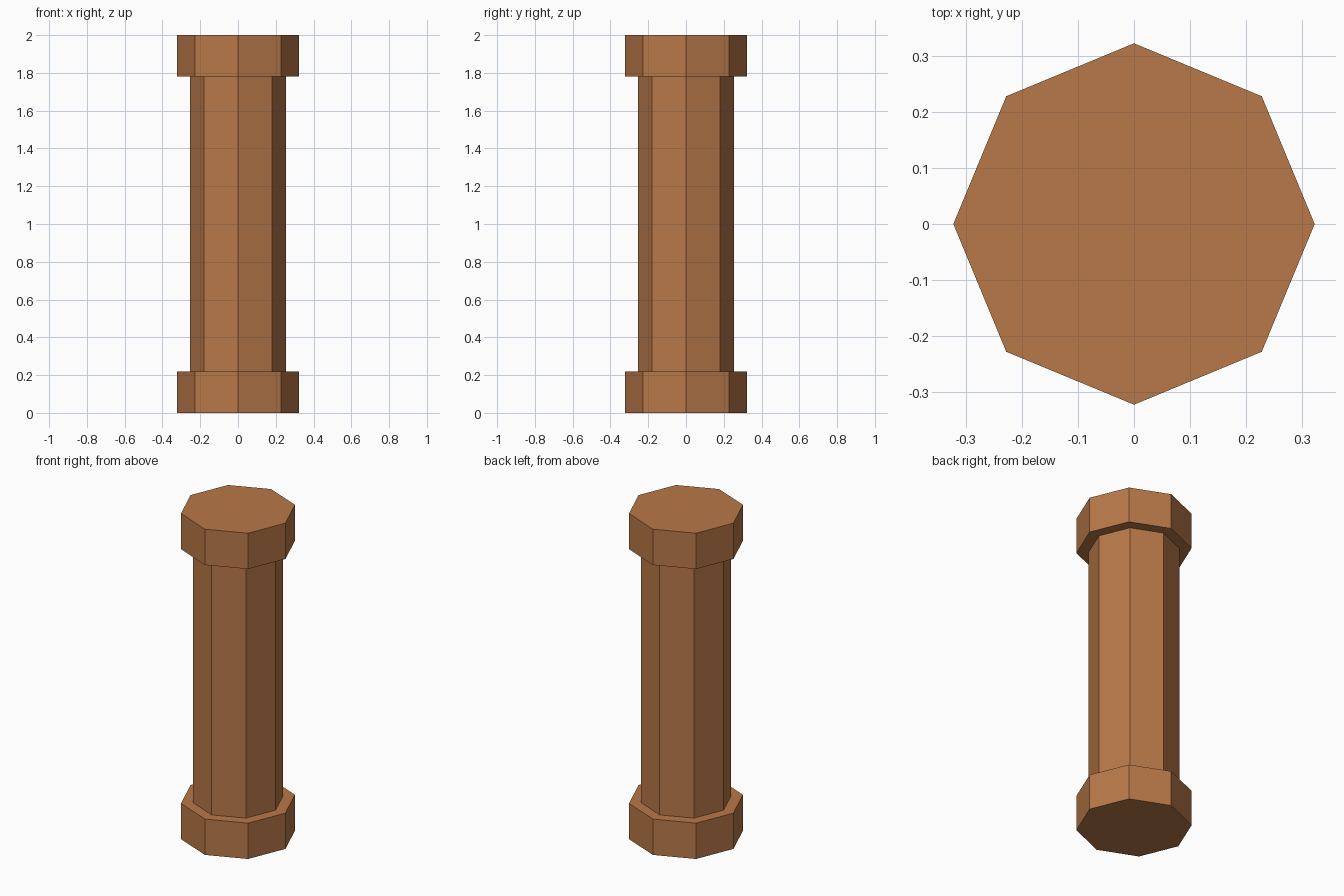
import bpy, bmesh, math

if "Cube" in bpy.data.objects:
    bpy.data.objects.remove(bpy.data.objects["Cube"])

SIDES = 8
# Half-profile (radius, height): base collar, shaft, top collar
PROFILE = [(0.322, 0.0), (0.322, 0.22), (0.255, 0.22),
           (0.255, 1.78), (0.322, 1.78), (0.322, 2.0)]

wood = bpy.data.materials.new("warm_brown")
wood.diffuse_color = (0.479, 0.188, 0.065, 1.0)
wood.use_nodes = True
wood.node_tree.nodes["Principled BSDF"].inputs["Base Color"].default_value = wood.diffuse_color

# Octagonal pillar: one ring per profile point, corners on the axes
bm = bmesh.new()
rings = []
for r, z in PROFILE:
    rings.append([bm.verts.new((r * math.cos(math.tau * i / SIDES),
                                r * math.sin(math.tau * i / SIDES), z))
                  for i in range(SIDES)])

# Walls and ledges between rings
for lo, hi in zip(rings, rings[1:]):
    for i in range(SIDES):
        j = (i + 1) % SIDES
        bm.faces.new((lo[i], lo[j], hi[j], hi[i]))

# Bottom and top caps
bm.faces.new(rings[0][::-1])
bm.faces.new(rings[-1])
bmesh.ops.recalc_face_normals(bm, faces=bm.faces)

mesh = bpy.data.meshes.new("pillar")
bm.to_mesh(mesh)
bm.free()
mesh.materials.append(wood)
bpy.context.collection.objects.link(bpy.data.objects.new("pillar", mesh))
